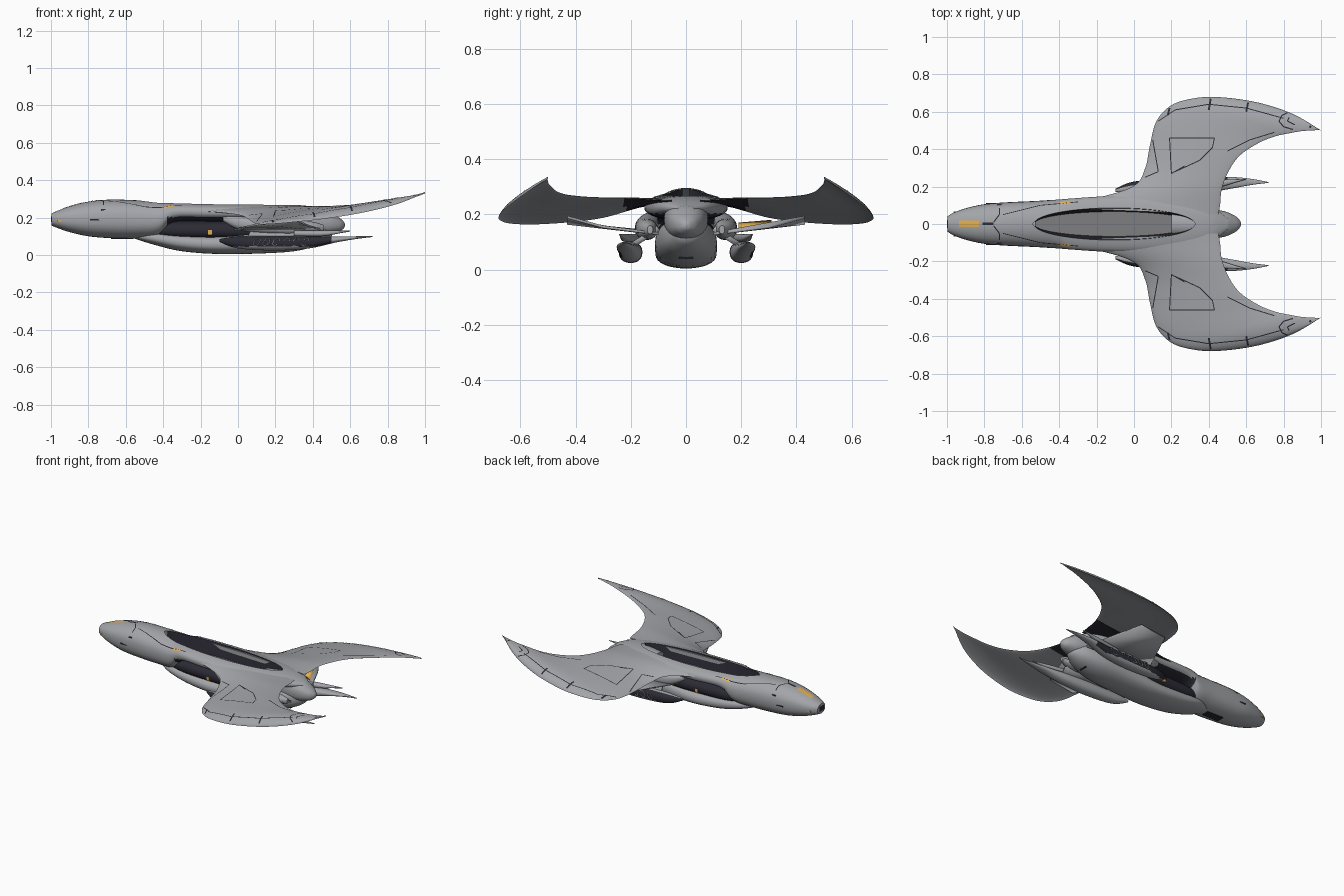
import bpy, bmesh
from math import sin, cos, asin, pi, sqrt, radians
from mathutils import Vector
from mathutils.bvhtree import BVHTree

if "Cube" in bpy.data.objects:
    bpy.data.objects.remove(bpy.data.objects["Cube"])


def material(name, *rgb):
    m = bpy.data.materials.new(name)
    m.use_nodes = True
    m.diffuse_color = (*rgb, 1)
    m.node_tree.nodes["Principled BSDF"].inputs["Base Color"].default_value = (*rgb, 1)
    return m


HULL = material("hull grey", .365, .375, .395)
DARK = material("recess black", .025, .023, .035)
FLOOR = material("bay floor grey", .21, .21, .22)
AMBER = material("amber", .75, .42, .08)


def finish(name, bm, mats, mirror=False, rule=None, normals=True, solid=0):
    """Turn a bmesh into a smooth object, optionally mirrored across y."""
    bmesh.ops.remove_doubles(bm, verts=bm.verts, dist=.0002)
    if normals:
        bmesh.ops.recalc_face_normals(bm, faces=bm.faces)
    bm.normal_update()
    if rule:
        for f in bm.faces:
            f.material_index = rule(f)
    mesh = bpy.data.meshes.new(name)
    bm.to_mesh(mesh)
    ob = bpy.data.objects.new(name, mesh)
    bpy.context.collection.objects.link(ob)
    for m in mats:
        mesh.materials.append(m)
    bpy.ops.object.select_all(action='DESELECT')
    ob.select_set(True)
    bpy.context.view_layer.objects.active = ob
    bpy.ops.object.shade_smooth_by_angle(angle=radians(40))
    if solid:
        s = ob.modifiers.new("thickness", 'SOLIDIFY')
        s.thickness, s.offset = solid, 0
    if mirror:
        mod = ob.modifiers.new("mirror", 'MIRROR')
        mod.use_axis = (False, True, False)


def smooth(rows, steps=6):
    """Catmull-Rom interpolation of rows of numbers."""
    out = []
    for i in range(len(rows) - 1):
        a, b, c, d = (rows[max(0, min(len(rows) - 1, i + k))] for k in (-1, 0, 1, 2))
        for j in range(steps):
            t = j / steps
            out.append([q + t * (r - p) / 2 + t * t * (p - 2.5 * q + 2 * r - s / 2)
                        + t ** 3 * (3 * q - 3 * r + s - p) / 2
                        for p, q, r, s in zip(a, b, c, d)])
    return out + [list(rows[-1])]


def skin(bm, rings, closed=False):
    """Join rows of points with quads."""
    rows = [[bm.verts.new(p) for p in ring] for ring in rings]
    n = len(rows[0])
    for a, b in zip(rows, rows[1:]):
        for j in range(n if closed else n - 1):
            k = (j + 1) % n
            bm.faces.new((a[j], a[k], b[k], b[j]))
    return rows


def ring(x, low, high, width, yc=0, gap=0, n=32):
    """Rounded cross-section, open at the top by a half-width of gap."""
    start = asin(min(gap / width, .95))
    mid, half = (low + high) / 2, (high - low) / 2
    pts = []
    for i in range(n + 1):
        a = start + (2 * pi - 2 * start) * i / n
        c = cos(a)
        pts.append((x, yc + width * sin(a), mid + half * abs(c) ** .8 * (1 if c > 0 else -1)))
    return pts


def loft(name, rows, mats, mirror=False, rule=None):
    bm = bmesh.new()
    rings = [ring(*r)[:-1] for r in smooth(rows)]
    ends = skin(bm, rings, True)
    bm.faces.new(ends[0])
    bm.faces.new(ends[-1])
    finish(name, bm, mats, mirror, rule)


def plate(name, pts, mat, thickness=.008, mirror=True):
    bm = bmesh.new()
    bm.faces.new([bm.verts.new(p) for p in pts])
    finish(name, bm, [mat], mirror, solid=thickness)


def box(name, size, loc, mat, mirror=True):
    bm = bmesh.new()
    bmesh.ops.create_cube(bm, size=1)
    for v in bm.verts:
        v.co = Vector(a * b + c for a, b, c in zip(v.co, size, loc))
    finish(name, bm, [mat], mirror)


# Upper hull with a long elliptical bay open at the top
def bay(x):
    return .086 * sqrt(max(0, 1 - ((x + .105) / .43) ** 2))


def under_shell(f):
    c = f.calc_center_median()
    return int(c.x > -.38 and c.z < .203)


hull_rows = smooth([
    (-.998, .158, .222, .04), (-.965, .144, .236, .06), (-.9, .122, .26, .084),
    (-.8, .1, .285, .106), (-.68, .09, .296, .116), (-.53, .088, .292, .123),
    (-.42, .1, .286, .13), (-.34, .175, .283, .136), (-.15, .178, .279, .148),
    (.1, .178, .274, .15), (.3, .178, .268, .13), (.42, .195, .255, .09),
    (.5, .21, .23, .03)], 10)
rings = [ring(*r, gap=bay(r[0])) for r in hull_rows]
hull_bm = bmesh.new()
ends = skin(hull_bm, rings)
hull_bm.faces.new(ends[0][:-1])
hull_tree = BVHTree.FromBMesh(hull_bm)
finish("upper_hull", hull_bm, [HULL, DARK], rule=under_shell)

# Sloping bay walls and sunken floor
bm = bmesh.new()
rows = []
for r in rings:
    if bay(r[0][0]) > 0:
        x, y, z = r[0]
        rows.append([(x, -y, z), (x, -.77 * y, .19), (x, .77 * y, .19), (x, y, z)])
skin(bm, rows)
for f in bm.faces:
    f.normal_update()
    if f.normal.z < 0:
        f.normal_flip()
finish("top_bay", bm, [DARK, FLOOR], rule=lambda f: int(abs(f.normal.z) > .97), normals=False)

# Lower hull, dark core above it and the rounded tail
loft("lower_hull", [(-.56, .09, .12, .03), (-.45, .055, .125, .085), (-.3, .02, .115, .102),
                    (-.1, .005, .11, .11), (.12, .008, .15, .112), (.3, .02, .185, .11),
                    (.42, .05, .19, .086), (.49, .09, .175, .045), (.51, .12, .15, .01)],
     [HULL])
loft("dark_core", [(-.45, .1, .17, .08), (-.3, .08, .184, .098), (.1, .08, .184, .105),
                   (.36, .1, .184, .08)], [DARK])
loft("tail_bulb", [(.2, .1, .24, .07), (.38, .1, .26, .08), (.48, .108, .235, .069),
                   (.54, .125, .2, .044), (.565, .142, .178, .02), (.572, .155, .165, .004)],
     [HULL])
loft("side_engine", [(-.08, .18, .21, .015, .12), (.02, .13, .205, .035, .135),
                     (.2, .11, .19, .04, .145), (.38, .11, .18, .035, .14),
                     (.46, .13, .16, .01, .13)], [HULL], True)

# Swept wing: leading point, then trailing point, from root to tip
wing_rows = smooth([
    (-.5, .09, .25, .45, .05, .25), (-.2, .14, .235, .46, .1, .252),
    (0, .205, .215, .47, .19, .258), (.06, .3, .188, .51, .29, .26),
    (.085, .42, .172, .57, .37, .264), (.12, .55, .164, .67, .435, .272),
    (.2, .635, .167, .76, .47, .285), (.32, .672, .178, .84, .487, .3),
    (.46, .678, .193, .9, .497, .311), (.66, .65, .225, .95, .5, .32),
    (.85, .588, .272, .98, .502, .327), (1, .5, .332, 1, .502, .332)])
bm = bmesh.new()
rings = []
for i, r in enumerate(wing_rows):
    lead, trail = Vector(r[:3]), Vector(r[3:])
    thick = .013 * (1 - .7 * i / len(wing_rows))
    top, under = [], []
    for j in range(17):
        s = (1 - cos(pi * j / 16)) / 2
        p = lead.lerp(trail, s)
        p.z = lead.z + (trail.z - lead.z) * s ** .7
        h = Vector((0, 0, thick * max(0, sin(pi * s)) ** .5))
        top.append(p + h)
        under.append(p - h)
    rings.append(top + under[-2:0:-1])
ends = skin(bm, rings, True)
bm.faces.new(ends[0][::-1])
wing_tree = BVHTree.FromBMesh(bm)
finish("wing", bm, [HULL, DARK], True,
       lambda f: int(f.normal.z < -.5 and f.calc_center_median().y < .22), normals=False)

# Lower wing braces and pylons
plate("lower_brace", [(-.02, .1, .135), (.46, .1, .13), (.38, .3, .155), (.3, .43, .19),
                      (.12, .43, .168)], HULL, .01)
plate("pylon", [(.08, .1, .15), (.42, .1, .15), (.4, .2, .085), (.05, .2, .085)], HULL, .02)
plate("brace_light", [(.4, .19, .146), (.36, .31, .162), (.33, .31, .178), (.36, .19, .168)],
      AMBER, .006, False)
box("core_light", (.02, .01, .025), (-.15, .1, .12), AMBER)

# Spiked nacelles with a dark outer grille
loft("nacelle", [(-.1, .07, .085, .008, .18), (0, .035, .1, .032, .195),
                 (.2, .024, .102, .042, .2), (.38, .035, .1, .038, .205),
                 (.52, .066, .098, .031, .22), (.63, .085, .1, .016, .225),
                 (.72, .096, .1, .002, .222)], [HULL, DARK], True,
     lambda f: int(f.normal.y > .3 and f.calc_center_median().z > .045
                   and f.calc_center_median().x < .5))
loft("upper_spike", [(.3, .1, .13, .02, .19), (.45, .1, .13, .02, .215),
                     (.54, .115, .13, .009, .23), (.6, .125, .13, .002, .24)],
     [HULL], True)
for i in range(6):
    bpy.ops.mesh.primitive_torus_add(major_radius=.02, minor_radius=.003, major_segments=16,
                                     minor_segments=6, location=(0, 0, 0))
    loop = bpy.context.object
    loop.name = "grille_loop"
    for v in loop.data.vertices:
        x, y, z = v.co
        v.co = (x * .8 + y * .5 + .1 + .052 * i, z + .239, y + .07)
    loop.data.materials.append(HULL)
    mod = loop.modifiers.new("mirror", 'MIRROR')
    mod.use_axis = (False, True, False)


# Thin seams laid over the upper surfaces
def surface(x, y):
    hits = [t.ray_cast(Vector((x, y, 1)), Vector((0, 0, -1)))[0] for t in (wing_tree, hull_tree)]
    heights = [h.z for h in hits if h]
    return Vector((x, y, max(heights) + .0018)) if heights else None


def seam(name, path, width=.006, mat=DARK, mirror=True):
    bm = bmesh.new()
    for a, b in zip(path, path[1:]):
        a, b = Vector(a), Vector(b)
        side = (b - a).orthogonal().normalized() * width / 2
        n = max(2, int((b - a).length / .015))
        rows = []
        for i in range(n + 1):
            p = a.lerp(b, i / n)
            row = [surface(*(p + side * k / 3)) for k in range(-3, 4)]
            if all(row):
                rows.append(row)
        if len(rows) > 1:
            skin(bm, rows)
    for f in bm.faces:
        f.normal_update()
        if f.normal.z < 0:
            f.normal_flip()
    finish(name, bm, [mat], mirror, normals=False)


seam("wing_panel_seam", [(.27, .31), (.2, .27), (.19, .46), (.43, .46), (.42, .41), (.35, .34),
                         (.22, .28)], .005)
seam("wing_edge_seam", [(.13, .55), (.22, .61), (.4, .64), (.6, .62), (.8, .565)], .005)
seam("wing_root_seam", [(.06, .25), (.13, .28), (.1, .45)], .005)
seam("wing_rear_seam", [(.5, .39), (.62, .45), (.75, .49)], .005)
seam("wing_tip_seam", [(.85, .505), (.8, .52), (.775, .55), (.79, .58), (.82, .595)])
seam("wing_tip_arc", [(.86, .53), (.82, .55), (.83, .57)])
for x, low, high in ((.18, .58, .62), (.4, .61, .67), (.6, .6, .65), (.94, .515, .535)):
    seam("wing_tick", [(x, low), (x + .01, high)], .01)
seam("hull_seam", [(-.7, .05), (-.5, .1), (-.3, .118)], .004)
seam("nose_mark", [(-.81, .001), (-.75, .001)], .015, DARK, False)
seam("nose_collar", [(-.75, .01), (-.72, .05), (-.72, .085)], .006)
seam("nose_light", [(-.935, .001), (-.83, .001)], .036, AMBER, False)
seam("side_light", [(-.4, .112), (-.34, .115)], .012, AMBER)

# Side windows, nose port, belly hatch and tail vent
box("side_window", (.06, .005, .008), (-.76, .109, .187), DARK)
box("side_hatch", (.025, .005, .02), (-.72, .103, .236), DARK)
box("nose_side_light", (.03, .006, .008), (-.95, .065, .182), AMBER)
box("nose_port", (.004, .045, .03), (-.998, 0, .19), DARK, False)
box("belly_hatch", (.12, .05, .009), (-.62, 0, .0895), DARK, False)
box("tail_vent", (.008, .05, .012), (.4, 0, .045), DARK, False)
